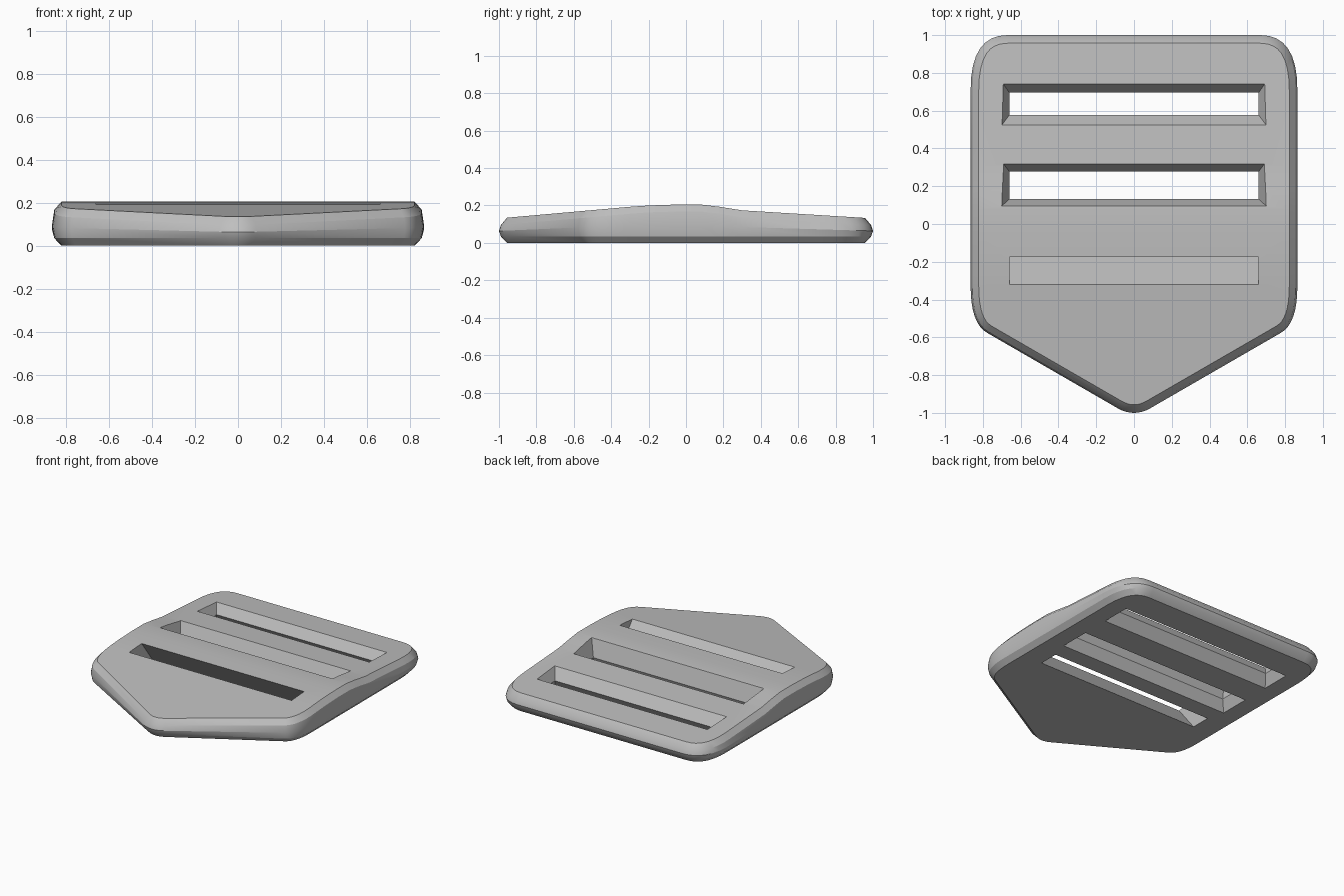
import bpy, bmesh, math
from mathutils import Vector

cube = bpy.data.objects.get("Cube")
if cube:
    bpy.data.objects.remove(cube)

grey = bpy.data.materials.new("grey plastic")
grey.use_nodes = True
colour = (0.52, 0.52, 0.52, 1)
grey.diffuse_color = colour
grey.node_tree.nodes["Principled BSDF"].inputs["Base Color"].default_value = colour

# Height of the arched top along y
PROFILE = [(-1.0, 0.131), (-0.3, 0.193), (-0.2, 0.2), (-0.05, 0.205),
           (0.08, 0.205), (0.18, 0.193), (0.3, 0.174), (1.0, 0.131)]
CROWN = 0.205


def top_height(y):
    for (y0, z0), (y1, z1) in zip(PROFILE, PROFILE[1:]):
        if y <= y1:
            return z0 + (z1 - z0) * (y - y0) / (y1 - y0)
    return PROFILE[-1][1]


def add_object(name, bm):
    bmesh.ops.recalc_face_normals(bm, faces=bm.faces)
    mesh = bpy.data.meshes.new(name)
    bm.to_mesh(mesh)
    bm.free()
    mesh.materials.append(grey)
    obj = bpy.data.objects.new(name, mesh)
    bpy.context.collection.objects.link(obj)
    return obj


def loft(bm, rings):
    """Skin a stack of closed rings and cap both ends."""
    loops = [[bm.verts.new(p) for p in ring] for ring in rings]
    n = len(loops[0])
    for a, b in zip(loops, loops[1:]):
        for i in range(n):
            j = (i + 1) % n
            bm.faces.new((a[i], a[j], b[j], b[i]))
    bm.faces.new(loops[0][::-1])
    bm.faces.new(loops[-1])


def rounded(start, corner, end, steps=8):
    a, c, b = Vector(start), Vector(corner), Vector(end)
    return [a * (1 - t) ** 2 + c * 2 * t * (1 - t) + b * t * t
            for t in (i / steps for i in range(steps + 1))]


# Outline: right half from the back to the tip, then mirrored
half = rounded((0.67, 1), (0.865, 1), (0.865, 0.71))
half += rounded((0.865, -0.33), (0.865, -0.526), (0.778, -0.576))
half += rounded((0.087, -0.975), (0, -1.025), (-0.087, -0.975))[:5]
outline = half + [Vector((-p.x, p.y)) for p in half[-2::-1]]


def inset(points, d):
    result = []
    for i, p in enumerate(points):
        e1 = (p - points[i - 1]).normalized()
        e2 = (points[(i + 1) % len(points)] - p).normalized()
        n1, n2 = Vector((e1.y, -e1.x)), Vector((e2.y, -e2.x))
        result.append(p + (n1 + n2) * d / (1 + n1.dot(n2)))
    return result


# Body with softened rims, sliced and bent to the arched profile
bm = bmesh.new()
rims = [(0, 0.043), (0.035, 0.01), (0.1, 0), (0.168, 0.01), (CROWN, 0.043)]
loft(bm, [[(p.x, p.y, z) for p in inset(outline, d)] for z, d in rims])
for y, _ in PROFILE[1:-1]:
    bmesh.ops.bisect_plane(bm, geom=bm.verts[:] + bm.edges[:] + bm.faces[:],
                           plane_co=(0, y, 0), plane_no=(0, 1, 0))
for v in bm.verts:
    share = min(max((v.co.z - 0.035) / 0.133, 0), 1)
    v.co.z -= (CROWN - top_height(v.co.y)) * share
body = add_object("strap_slider_body", bm)


def rect(hx, y0, y1, z):
    return [(-hx, y0, z), (hx, y0, z), (hx, y1, z), (-hx, y1, z)]


def blend(a, b, t):
    return [Vector(p).lerp(Vector(q), t) for p, q in zip(a, b)]


def flared_slot(name, y0, y1, w0, w1, top):
    bm = bmesh.new()
    waist = rect(0.66, w0, w1, 0.08)
    lower, upper = rect(0.695, y0, y1, 0), rect(0.695, y0, y1, top)
    loft(bm, [blend(waist, lower, 1.5), waist, blend(waist, upper, 1.6)])
    return add_object(name, bm)


def slanted_slot(name):
    bm = bmesh.new()
    lower, upper = rect(0.66, -0.17, -0.025, 0), rect(0.66, -0.325, -0.172, 0.197)
    loft(bm, [blend(upper, lower, 1.3), blend(lower, upper, 1.3)])
    return add_object(name, bm)


# Cut the three strap slots
cutters = [flared_slot("back_slot_cutter", 0.53, 0.745, 0.577, 0.695, 0.153),
           flared_slot("middle_slot_cutter", 0.1, 0.325, 0.132, 0.277, 0.187),
           slanted_slot("front_slot_cutter")]
bpy.ops.object.select_all(action="DESELECT")
bpy.context.view_layer.objects.active = body
body.select_set(True)
for cutter in cutters:
    cutter.hide_render = True
    cut = body.modifiers.new("slot", "BOOLEAN")
    cut.operation = "DIFFERENCE"
    cut.solver = "EXACT"
    cut.object = cutter
    bpy.ops.object.modifier_apply(modifier=cut.name)
    bpy.data.objects.remove(cutter)

bpy.ops.object.shade_smooth_by_angle(angle=math.radians(25))
